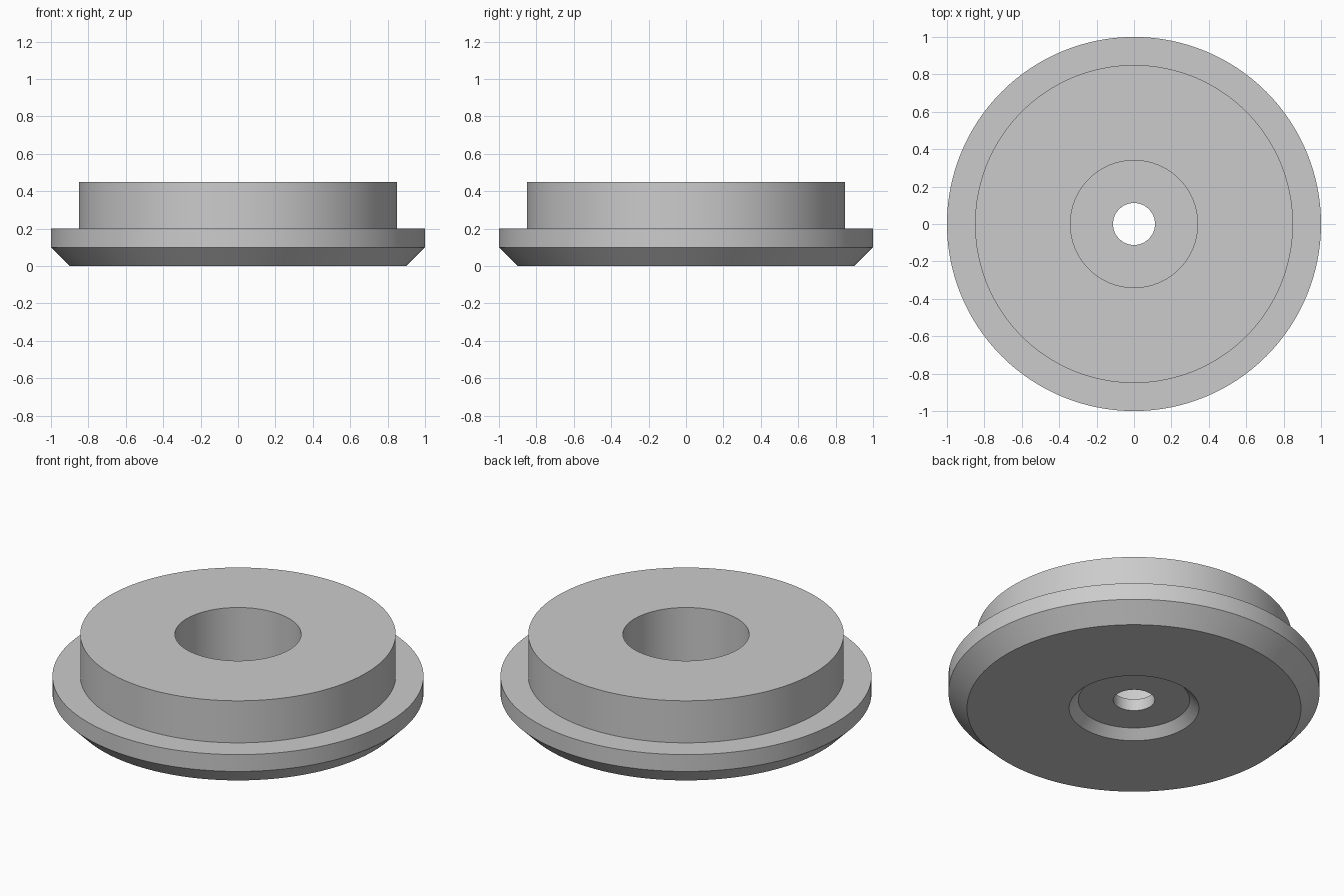
import bpy
import bmesh
import math

if "Cube" in bpy.data.objects:
    bpy.data.objects.remove(bpy.data.objects["Cube"])

SEGMENTS = 128

# Closed cross-section (radius, height) of the flanged bushing
PROFILE = [
    (0.35, 0.0), (0.90, 0.0),      # underside
    (1.0, 0.10), (1.0, 0.20),      # chamfered flange rim
    (0.85, 0.20), (0.85, 0.45),    # shoulder and raised boss
    (0.34, 0.45), (0.34, 0.12),    # deep upper bore
    (0.112, 0.12), (0.112, 0.05),  # small through hole
    (0.30, 0.05),                  # tapered lower recess
]


def lathe(name, profile, material):
    """Revolve a closed profile around the z axis."""
    bm = bmesh.new()
    rings = []
    for i in range(SEGMENTS):
        a = 2 * math.pi * i / SEGMENTS
        rings.append([bm.verts.new((r * math.cos(a), r * math.sin(a), z))
                      for r, z in profile])
    n = len(profile)
    for i in range(SEGMENTS):
        p, q = rings[i], rings[(i + 1) % SEGMENTS]
        for j in range(n):
            k = (j + 1) % n
            bm.faces.new((p[j], q[j], q[k], p[k]))
    bmesh.ops.recalc_face_normals(bm, faces=bm.faces)
    mesh = bpy.data.meshes.new(name)
    bm.to_mesh(mesh)
    bm.free()
    mesh.materials.append(material)
    obj = bpy.data.objects.new(name, mesh)
    bpy.context.collection.objects.link(obj)
    bpy.context.view_layer.objects.active = obj
    obj.select_set(True)
    bpy.ops.object.shade_smooth_by_angle(angle=math.radians(30))
    return obj


grey = bpy.data.materials.new("plain grey")
grey.diffuse_color = (0.6, 0.6, 0.6, 1.0)
grey.use_nodes = True
grey.node_tree.nodes["Principled BSDF"].inputs["Base Color"].default_value = grey.diffuse_color

lathe("flanged_bushing", PROFILE, grey)
